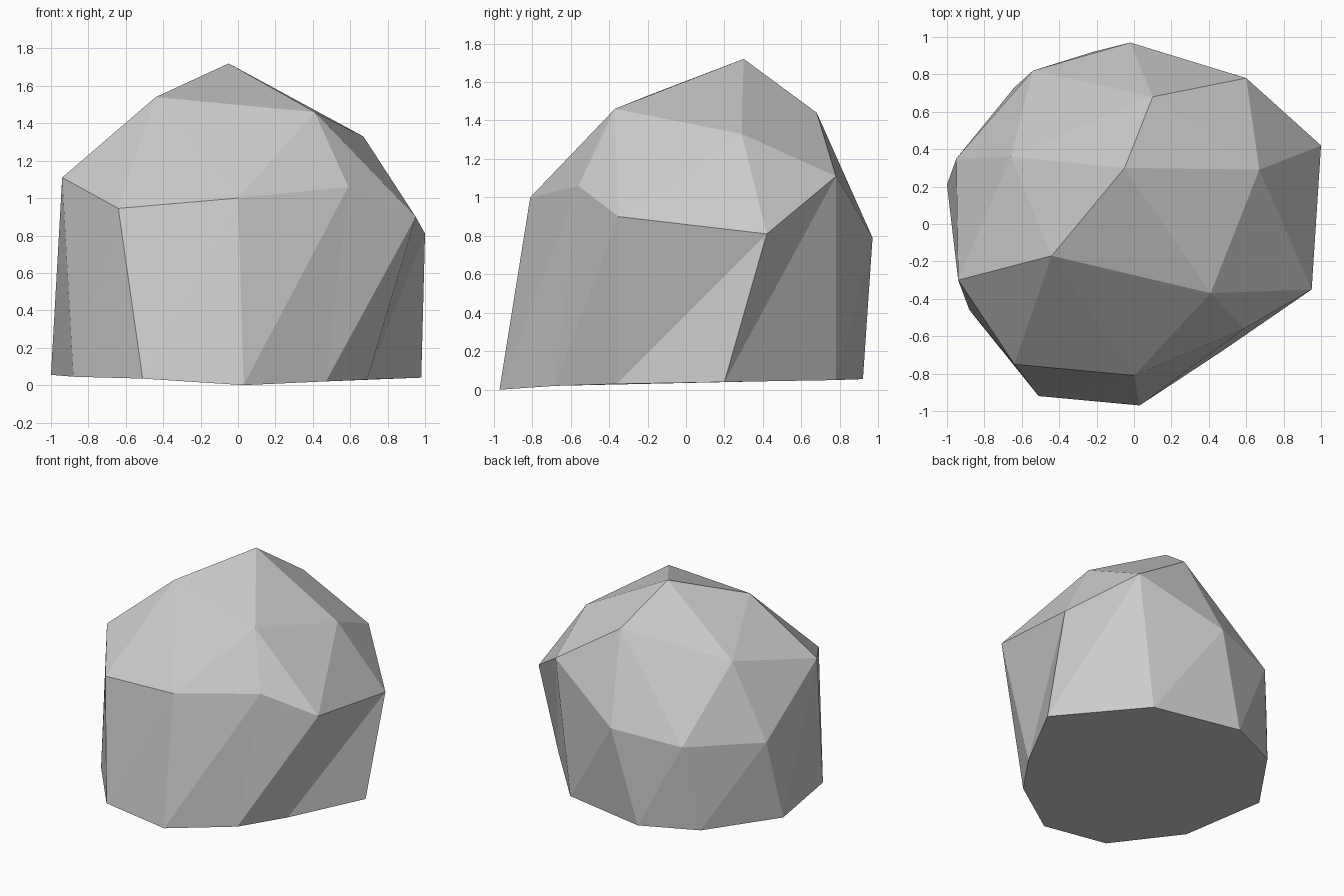
import bpy
import bmesh

default_cube = bpy.data.objects.get("Cube")
if default_cube:
    bpy.data.objects.remove(default_cube, do_unlink=True)


def make_material(name, colour):
    material = bpy.data.materials.new(name)
    material.use_nodes = True
    material.diffuse_color = colour
    shader = next(n for n in material.node_tree.nodes if n.type == 'BSDF_PRINCIPLED')
    shader.inputs["Base Color"].default_value = colour
    shader.inputs["Roughness"].default_value = 0.9
    return material


# Rings of the boulder, counter-clockwise from the front right corner
BASE_RING = [(-.51, -.92, .035), (.03, -.97, 0), (.47, -.68, .02), (.69, -.36, .03),
             (.98, .2, .04), (.47, .78, .05), (-.22, .92, .055), (-.64, .73, .055),
             (-1, .21, .055), (-.88, -.46, .045)]
SHOULDER_RING = [(-.64, -.75, .945), (0, -.81, 1), (.59, -.56, 1.06), (.95, -.35, .9),
                 (1, .42, .81), (.6, .78, 1.11), (-.02, .97, .79), (-.54, .82, .72),
                 (-.95, .35, .69), (-.94, -.3, 1.11)]
CROWN_RING = [(-.44, -.17, 1.54), (.41, -.37, 1.46), (.67, .29, 1.33),
              (.1, .68, 1.44), (-.66, .36, 1.26)]
PEAK = (-.05, .3, 1.72)

bm = bmesh.new()
base = [bm.verts.new(point) for point in BASE_RING]
shoulder = [bm.verts.new(point) for point in SHOULDER_RING]
crown = [bm.verts.new(point) for point in CROWN_RING]
peak = bm.verts.new(PEAK)

# Steep sides: a zigzag of triangles between base and shoulder
for i, corner in enumerate(base):
    following = (i + 1) % len(base)
    bm.faces.new((corner, shoulder[following], shoulder[i]))
    bm.faces.new((corner, base[following], shoulder[following]))

# Sloping top: each crown point fans out to three shoulder points
for i, corner in enumerate(crown):
    following = crown[(i + 1) % len(crown)]
    before, middle, after = (shoulder[(2 * i + step) % len(shoulder)] for step in (-1, 0, 1))
    bm.faces.new((before, middle, corner))
    bm.faces.new((middle, after, corner))
    bm.faces.new((after, following, corner))
    bm.faces.new((corner, following, peak))

# Flat underside
bm.faces.new(list(reversed(base)))
bmesh.ops.recalc_face_normals(bm, faces=bm.faces[:])

mesh = bpy.data.meshes.new("boulder")
bm.to_mesh(mesh)
bm.free()
mesh.materials.append(make_material("stone grey", (0.6, 0.6, 0.6, 1)))
boulder = bpy.data.objects.new("boulder", mesh)
bpy.context.collection.objects.link(boulder)
